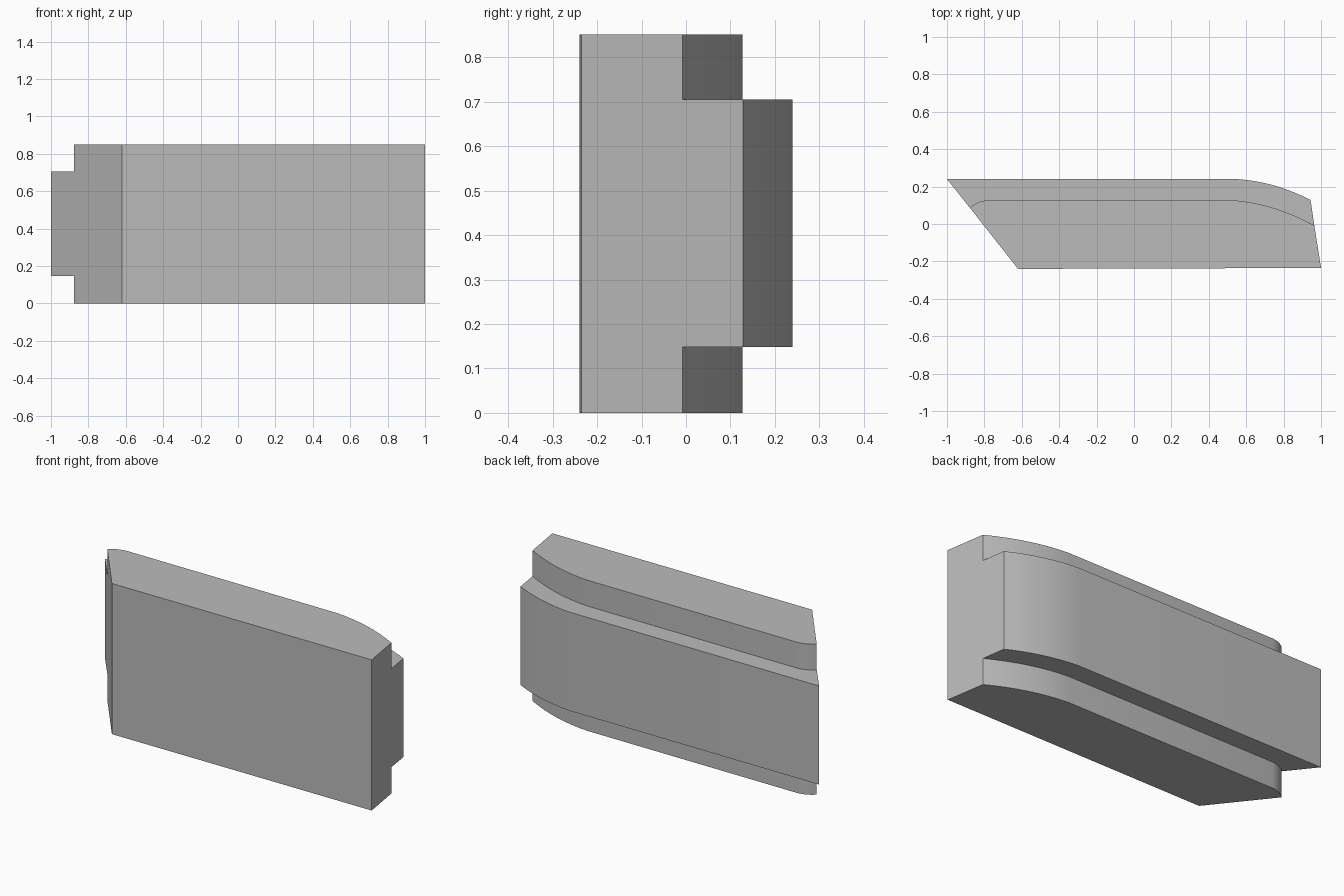
import bpy, bmesh, math
from mathutils import Vector

cube = bpy.data.objects.get("Cube")
if cube:
    bpy.data.objects.remove(cube, do_unlink=True)


def bend(start, control, end, steps=8):
    """Points of a quadratic curve in plan."""
    a, b, c = Vector(start), Vector(control), Vector(end)
    ts = [i / steps for i in range(steps + 1)]
    return [a * (1 - t) ** 2 + b * 2 * t * (1 - t) + c * t * t for t in ts]


# Plan outlines, running from the left end to the right end
front = [Vector((1.0, -0.235)), Vector((-0.62, -0.24))]
inner = (bend((0.964, -0.008), (0.75, 0.11), (0.53, 0.127))
         + bend((-0.783, 0.127), (-0.84, 0.123), (-0.877, 0.086)))
outer = bend((0.944, 0.128), (0.76, 0.225), (0.555, 0.24)) + [Vector((-1.0, 0.24))]

# Heights of the base, the two ledges and the top
base, low, high, top = 0.0, 0.148, 0.705, 0.851

bm = bmesh.new()
cache = {}


def vert(p, z):
    key = (round(p.x, 5), round(p.y, 5), z)
    if key not in cache:
        cache[key] = bm.verts.new(key)
    return cache[key]


def face(points):
    return bm.faces.new([vert(p, z) for p, z in points])


def wall(path, z0, z1):
    for a, b in zip(path, path[1:]):
        face([(a, z0), (b, z0), (b, z1), (a, z1)])


# Top and bottom caps, and the ledges of the raised back band
for z in (base, top):
    face([(p, z) for p in front[::-1] + inner])
for z in (low, high):
    face([(p, z) for p in outer + inner[::-1]])

# Front face and the stepped back
wall(front, base, top)
wall(inner, base, low)
wall(outer, low, high)
wall(inner, high, top)

# Slanted ends with a stepped silhouette
for f, i, o in ((front[0], inner[0], outer[0]), (front[1], inner[-1], outer[-1])):
    face([(f, base), (i, base), (i, low), (o, low),
          (o, high), (i, high), (i, top), (f, top)])

bmesh.ops.recalc_face_normals(bm, faces=bm.faces)
mesh = bpy.data.meshes.new("stepped_block")
bm.to_mesh(mesh)
bm.free()

block = bpy.data.objects.new("stepped_block", mesh)
bpy.context.collection.objects.link(block)

# Plain grey finish
grey = bpy.data.materials.new("plain grey")
grey.use_nodes = True
colour = (0.5, 0.5, 0.5, 1.0)
grey.diffuse_color = colour
for node in grey.node_tree.nodes:
    if node.type == "BSDF_PRINCIPLED":
        node.inputs["Base Color"].default_value = colour
mesh.materials.append(grey)

# Smooth the bends, keep the corners crisp
bpy.ops.object.select_all(action="DESELECT")
block.select_set(True)
bpy.context.view_layer.objects.active = block
bpy.ops.object.shade_smooth_by_angle(angle=math.radians(25))
